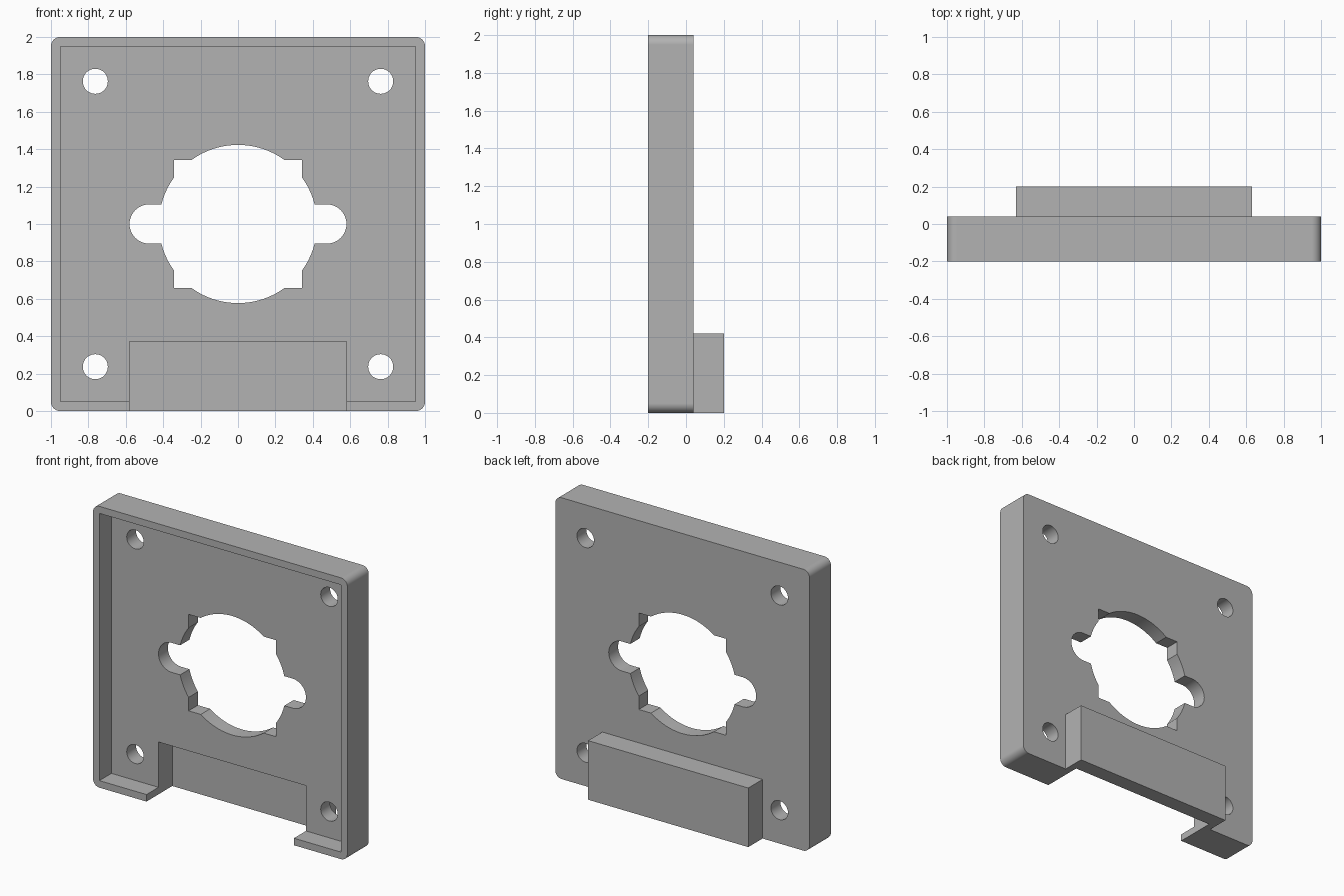
import bpy
import bmesh
import math
from mathutils import Matrix, Vector

if "Cube" in bpy.data.objects:
    bpy.data.objects.remove(bpy.data.objects["Cube"], do_unlink=True)

GREY = (0.45, 0.45, 0.45, 1.0)
grey = bpy.data.materials.new("plain grey")
grey.use_nodes = True
grey.diffuse_color = GREY
grey.node_tree.nodes["Principled BSDF"].inputs["Base Color"].default_value = GREY

FRONT, BACK = -0.2, 0.04      # plate depth range
FLOOR = -0.065                # pocket floor
MID = 1.0                     # height of the plate centre


def finish(bm, name):
    bmesh.ops.recalc_face_normals(bm, faces=bm.faces)
    mesh = bpy.data.meshes.new(name)
    bm.to_mesh(mesh)
    bm.free()
    mesh.materials.append(grey)
    obj = bpy.data.objects.new(name, mesh)
    bpy.context.collection.objects.link(obj)
    return obj


def box(name, x, y, z, corner=0.0):
    """Box between (min, max) pairs; corner rounds the edges running along y."""
    bm = bmesh.new()
    bmesh.ops.create_cube(bm, size=1)
    for v in bm.verts:
        v.co = Vector([(lo + hi) / 2 + c * (hi - lo) for c, (lo, hi) in zip(v.co, (x, y, z))])
    if corner:
        edges = [e for e in bm.edges if abs(e.verts[0].co.y - e.verts[1].co.y) > 0.01]
        bmesh.ops.bevel(bm, geom=edges, offset=corner, segments=10, profile=0.5, affect='EDGES')
    return finish(bm, name)


def rod(name, x, z, radius, segments):
    """Cylinder along y, long enough to pass through the plate."""
    bm = bmesh.new()
    bmesh.ops.create_cone(bm, cap_ends=True, segments=segments, radius1=radius, radius2=radius, depth=1,
                          matrix=Matrix.Translation((x, 0, z)) @ Matrix.Rotation(math.pi / 2, 4, 'X'))
    return finish(bm, name)


def combine(target, tool, operation='DIFFERENCE'):
    mod = target.modifiers.new("combine", 'BOOLEAN')
    mod.operation, mod.solver, mod.object = operation, 'EXACT', tool
    bpy.context.view_layer.objects.active = target
    bpy.ops.object.modifier_apply(modifier=mod.name)
    bpy.data.objects.remove(tool, do_unlink=True)


# Plate with rounded corners and a shallow front pocket
plate = box("mounting_plate", (-1, 1), (FRONT, BACK), (0, 2), corner=0.05)
combine(plate, box("pocket", (-0.95, 0.95), (-0.5, FLOOR), (0.05, 1.95)))

# Rear housing, hollowed from the front and open at the bottom
combine(plate, box("rear_housing", (-0.63, 0.63), (0.0, 0.2), (0, 0.42)), 'UNION')
combine(plate, box("housing_recess", (-0.58, 0.58), (-0.5, 0.09), (-0.2, 0.372)))

# Central opening: circle, square and round-ended slot
through = (-0.5, 0.5)
combine(plate, rod("round_opening", 0, MID, 0.423, 96))
combine(plate, box("square_opening", (-0.343, 0.343), through, (MID - 0.343, MID + 0.343)))
combine(plate, box("slot_opening", (-0.58, 0.58), through, (MID - 0.105, MID + 0.105), corner=0.1049))

# Four screw holes
for sx in (-1, 1):
    for sz in (-1, 1):
        combine(plate, rod("screw_hole", sx * 0.763, MID + sz * 0.763, 0.067, 40))

# Smooth curved walls, crisp edges
bpy.ops.object.select_all(action='DESELECT')
plate.select_set(True)
bpy.context.view_layer.objects.active = plate
bpy.ops.object.shade_smooth_by_angle(angle=math.radians(25))
weighted = plate.modifiers.new("flat_face_normals", 'WEIGHTED_NORMAL')
weighted.keep_sharp = True
